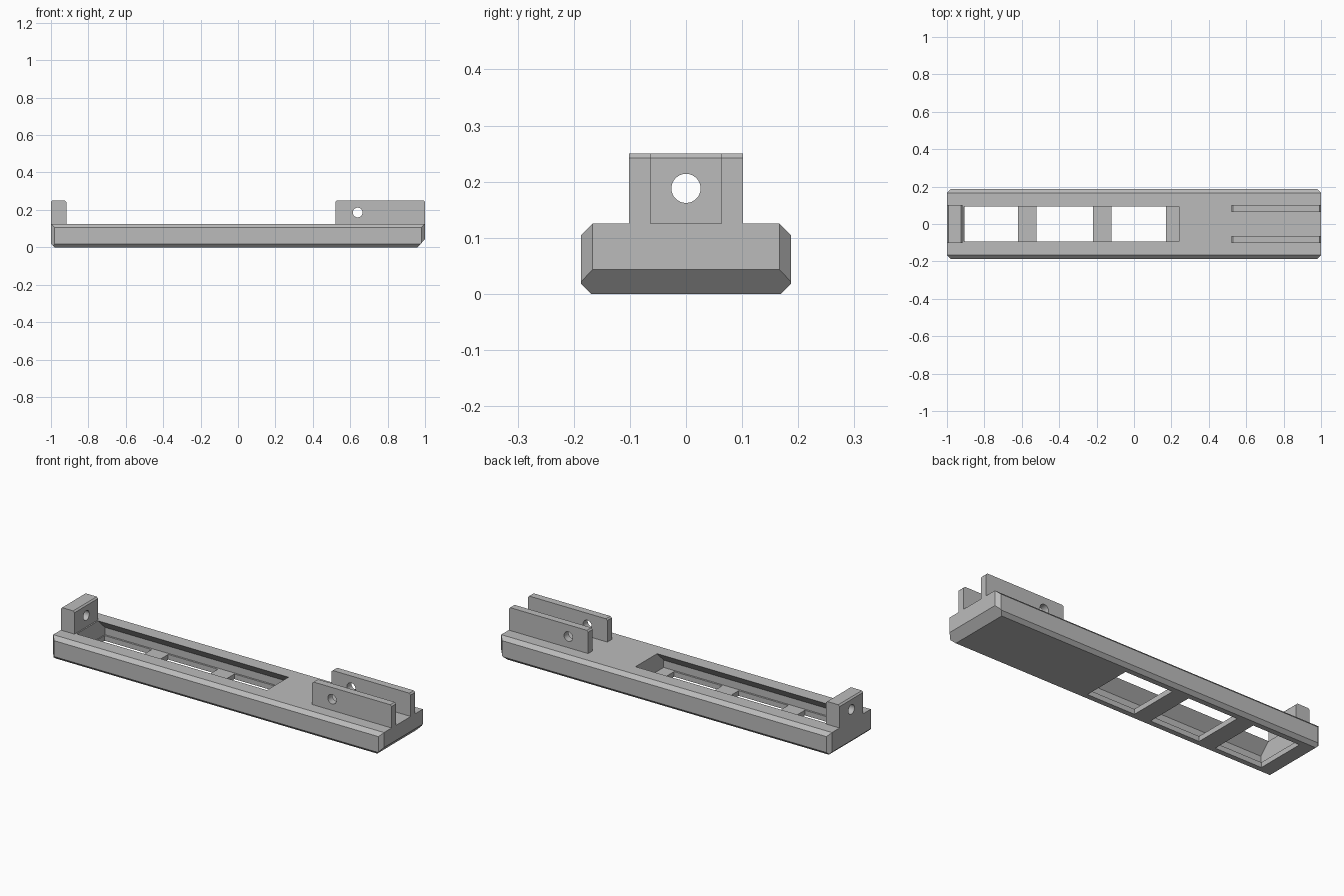
import bpy, bmesh, math
from mathutils import Vector

if "Cube" in bpy.data.objects:
    bpy.data.objects.remove(bpy.data.objects["Cube"])

grey = bpy.data.materials.new("plain grey")
grey.diffuse_color = (0.5, 0.5, 0.5, 1)
grey.use_nodes = True
grey.node_tree.nodes["Principled BSDF"].inputs["Base Color"].default_value = grey.diffuse_color


def make_object(name, bm):
    bmesh.ops.recalc_face_normals(bm, faces=bm.faces[:])
    mesh = bpy.data.meshes.new(name)
    bm.to_mesh(mesh)
    bm.free()
    mesh.materials.append(grey)
    obj = bpy.data.objects.new(name, mesh)
    bpy.context.collection.objects.link(obj)
    return obj


def prism(name, profile, axis, start, end):
    """Extrude a 2D profile along x (profile is y,z) or y (profile is x,z)."""
    def place(p, t):
        return (t, p[0], p[1]) if axis == "x" else (p[0], t, p[1])
    bm = bmesh.new()
    face = bm.faces.new([bm.verts.new(place(p, start)) for p in profile])
    geom = bmesh.ops.extrude_face_region(bm, geom=[face])["geom"]
    shift = Vector(place((0, 0), end - start))
    bmesh.ops.translate(bm, vec=shift, verts=[v for v in geom if isinstance(v, bmesh.types.BMVert)])
    return make_object(name, bm)


def circle(cx, cz, r, n=32):
    return [(cx + r * math.cos(2 * math.pi * i / n), cz + r * math.sin(2 * math.pi * i / n))
            for i in range(n)]


def rect(a0, a1, b0, b1):
    return [(a0, b0), (a1, b0), (a1, b1), (a0, b1)]


def cut(obj, cutter):
    cutter.hide_render = True
    mod = obj.modifiers.new("cut", "BOOLEAN")
    mod.operation = "DIFFERENCE"
    mod.solver = "EXACT"
    mod.object = cutter
    bpy.context.view_layer.objects.active = obj
    bpy.ops.object.modifier_apply(modifier=mod.name)
    bpy.data.objects.remove(cutter, do_unlink=True)


def smooth(obj):
    bpy.ops.object.select_all(action="DESELECT")
    obj.select_set(True)
    bpy.context.view_layer.objects.active = obj
    bpy.ops.object.shade_smooth_by_angle(angle=math.radians(25))


# Base block with every bevel sliced off by a plane (point, outward normal)
W, H = 0.187, 0.125
bm = bmesh.new()
bmesh.ops.create_cube(bm, size=1)
for v in bm.verts:
    v.co = (v.co.x * 2, v.co.y * 2 * W, (v.co.z + 0.5) * H)
planes = [((1, 0, 0.043), (0.043, 0, -0.04)),      # steep bottom bevel at the right end
          ((-1, 0, 0.018), (-1, 0, -1))]           # small bottom bevel at the left end
for s in (-1, 1):
    planes += [((0, s * W, 0.105), (0, 1 * s, 1)),   # long top edges
               ((0, s * W, 0.018), (0, 1 * s, -1))]  # long bottom edges
    planes += [((e, s * 0.167, 0), (e, s, 0)) for e in (-1, 1)]  # upright corners
for co, no in planes:
    geom = bm.verts[:] + bm.edges[:] + bm.faces[:]
    res = bmesh.ops.bisect_plane(bm, geom=geom, dist=1e-6, plane_co=co, plane_no=no, clear_outer=True)
    edges = [e for e in res["geom_cut"] if isinstance(e, bmesh.types.BMEdge)]
    bmesh.ops.contextual_create(bm, geom=edges)
base = make_object("base", bm)

# Undercut channel, wider below than at the top opening
half = [(0.093, 0.2), (0.093, H), (0.15, 0.068), (0.15, 0.028)]
profile = half + [(-y, z) for y, z in reversed(half)]
cut(base, prism("channel_cutter", profile, "x", -0.91, 0.24))

# Windows through the channel floor, leaving cross bars
for x0, x1 in ((-0.905, -0.62), (-0.52, -0.22), (-0.12, 0.17)):
    cut(base, prism("window_cutter", rect(-0.14, 0.14, -0.05, 0.05), "x", x0, x1))


# Upright tabs with slightly clipped top ends
def tab_profile(x0, x1, c=0.008):
    top = 0.25
    return [(x0, H), (x1, H), (x1, top - c), (x1 - c, top), (x0 + c, top), (x0, top - c)]


# End post with a hole along the length
post = prism("end_post", tab_profile(-1, -0.917), "y", -0.102, 0.102)
cut(post, prism("post_hole_cutter", circle(0, 0.188, 0.026), "x", -1.1, -0.8))
smooth(post)

# Pair of side cheeks with a cross hole
for s, side in ((-1, "front"), (1, "back")):
    cheek = prism(side + "_cheek", tab_profile(0.52, 1), "y", s * 0.063, s * 0.102)
    cut(cheek, prism("cheek_hole_cutter", circle(0.64, 0.186, 0.026), "y", s * 0.03, s * 0.15))
    smooth(cheek)
